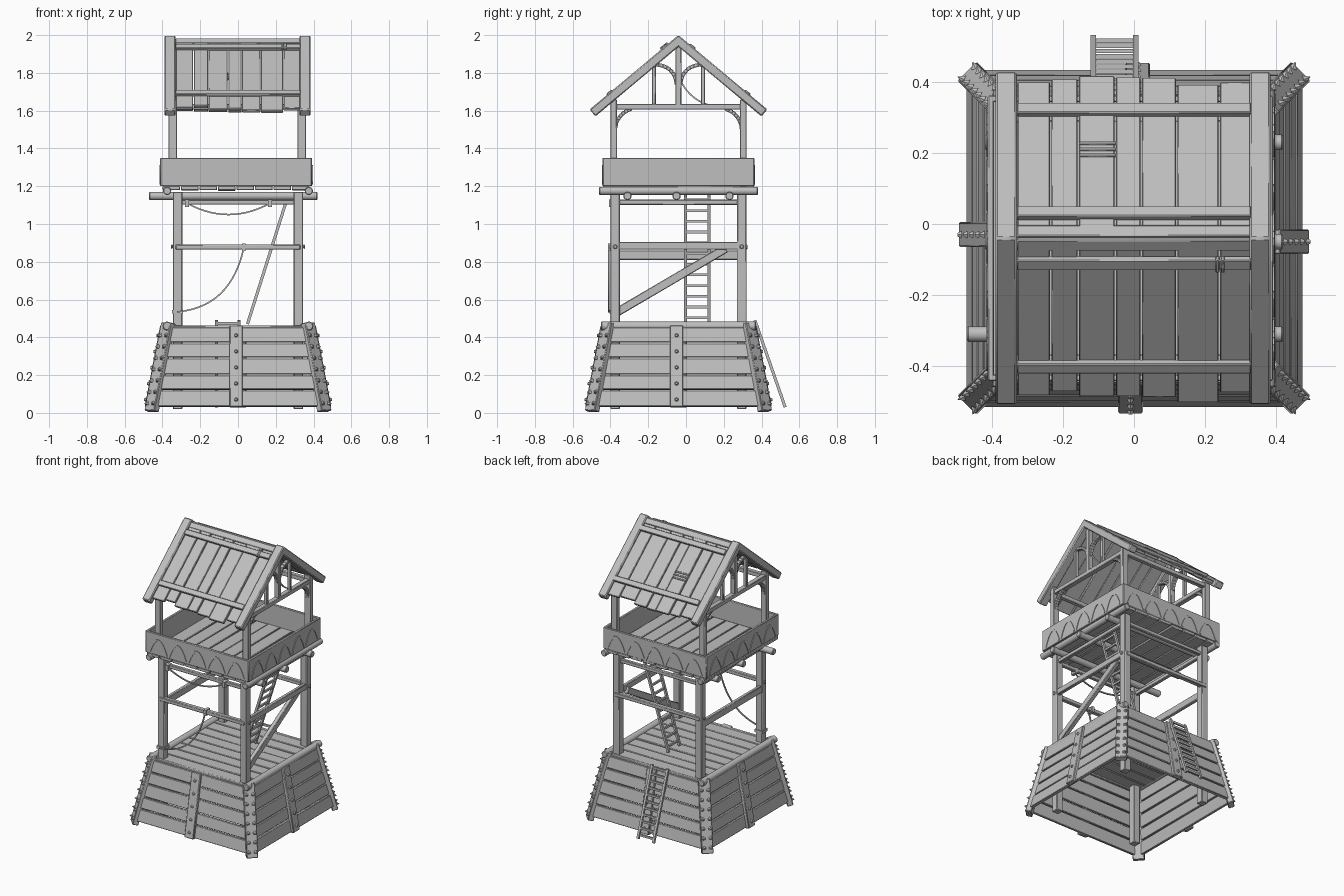
import bpy, bmesh, math, random
from mathutils import Vector, Matrix

random.seed(4)
if "Cube" in bpy.data.objects:
    bpy.data.objects.remove(bpy.data.objects["Cube"])

CY = -0.04  # the tower sits slightly forward of the leaning ladder
Z = Vector((0, 0, 1))
GREY = (0.52, 0.52, 0.52, 1)
wood = bpy.data.materials.new("weathered_grey")
wood.use_nodes = True
wood.diffuse_color = GREY
wood.node_tree.nodes["Principled BSDF"].inputs["Base Color"].default_value = GREY


def frame(a, b, up):
    """Matrix with x along a-b and z close to up, centred between the points."""
    x = (b - a).normalized()
    y = up.cross(x).normalized()
    m = Matrix((x, y, x.cross(y))).transposed().to_4x4()
    return Matrix.Translation((a + b) / 2) @ m


def beam(bm, a, b, w, h, up=Z, turn=None):
    """Box from a to b, w wide and h high along up."""
    a, b = Vector(a), Vector(b)
    m = frame(a, b, Vector(up)) @ Matrix.Diagonal(((b - a).length, w, h, 1))
    bmesh.ops.create_cube(bm, size=1, matrix=turn @ m if turn else m)


def log(bm, a, b, r1, r2=None, turn=None, sides=12):
    """Round timber, or a spike when r2 is 0."""
    a, b = Vector(a), Vector(b)
    m = Matrix.Translation((a + b) / 2) @ (b - a).to_track_quat('Z', 'Y').to_matrix().to_4x4()
    bmesh.ops.create_cone(bm, cap_ends=True, segments=sides, radius1=r1,
                          radius2=r1 if r2 is None else r2, depth=(b - a).length,
                          matrix=turn @ m if turn else m)


def bend(bm, a, c, b, w, h, up, steps=8, turn=None):
    """Chain of short beams along a curve from a to b, pulled towards c."""
    a, b, c = Vector(a), Vector(b), Vector(c)
    pts = [a.lerp(c, t / steps).lerp(c.lerp(b, t / steps), t / steps) for t in range(steps + 1)]
    for p, q in zip(pts, pts[1:]):
        e = (q - p) * 0.06
        beam(bm, p - e, q + e, w, h, up, turn)


def finish(name, bm, bevel=0.004):
    me = bpy.data.meshes.new(name)
    bmesh.ops.recalc_face_normals(bm, faces=bm.faces[:])
    bm.to_mesh(me)
    bm.free()
    me.materials.append(wood)
    ob = bpy.data.objects.new(name, me)
    ob.location.y = CY
    bpy.context.collection.objects.link(ob)
    for o in bpy.context.selected_objects:
        o.select_set(False)
    ob.select_set(True)
    bpy.context.view_layer.objects.active = ob
    bpy.ops.object.shade_smooth_by_angle(angle=math.radians(35))
    if bevel:
        mod = ob.modifiers.new("worn_edges", 'BEVEL')
        mod.width, mod.segments, mod.limit_method = bevel, 1, 'ANGLE'
        mod.angle_limit = math.radians(50)


def ladder(name, foot, top, side, rungs):
    bm = bmesh.new()
    foot, top, side = Vector(foot), Vector(top), Vector(side)
    for s in (-1, 1):
        beam(bm, foot + side * s, top + side * s, 0.016, 0.016, side)
    for i in range(rungs):
        p = foot.lerp(top, (i + 0.6) / rungs)
        beam(bm, p - side, p + side, 0.012, 0.014)
    finish(name, bm, 0)


# Sloping plank walls, corner posts, centre straps and iron spikes
def wall(z):
    return 0.47 - 0.19 * z


def corner(z):
    return 0.459 - 0.19 * z


planks, posts, spikes = bmesh.new(), bmesh.new(), bmesh.new()
rows = [0.03, 0.12, 0.2, 0.29, 0.37, 0.455]
for k in range(4):
    turn = Matrix.Rotation(k * math.pi / 2, 4, 'Z')
    slope = Vector((0, 0.19, 1)).normalized()
    for z0, z1 in zip(rows, rows[1:]):
        z = (z0 + z1) / 2
        y = -wall(z) + random.uniform(-0.003, 0.003)
        half = wall(z) - 0.01
        beam(planks, (-half, y, z), (half, y, z), 0.022, z1 - z0 - 0.006, slope, turn)
    beam(posts, (-0.01, -wall(0.03) - 0.015, 0.03), (-0.01, -wall(0.46) - 0.015, 0.46),
         0.07, 0.03, (0, -1, 0), turn)
    for i in range(5):
        z = 0.07 + i * 0.085
        y = -wall(z) - 0.028
        log(spikes, (-0.01, y, z), (-0.01, y - 0.012, z), 0.012, 0.006, turn, 6)
    c0, c1 = corner(0.008), corner(0.475)
    out = Vector((1, -1, 0)).normalized()
    tan = Vector((1, 1, 0)).normalized()
    beam(posts, (c0, -c0, 0.008), (c1, -c1, 0.475), 0.075, 0.04, out, turn)
    for i in range(7):
        z = 0.05 + i * 0.06
        for s in (-1, 1):
            p = Vector((corner(z), -corner(z), z)) + out * 0.018 + tan * s * 0.022
            log(spikes, p, p + out * 0.02 + tan * s * 0.008, 0.014, 0, turn, 6)
finish("base_wall_planks", planks, 0.003)
finish("base_posts_and_straps", posts)
finish("iron_spikes", spikes, 0)

# Lower deck and its rim
bm = bmesh.new()
for i in range(8):
    y = -0.325 + i * 0.093
    beam(bm, (-0.365, y, 0.45), (0.365, y, 0.45 + random.uniform(-0.004, 0.004)), 0.087, 0.022)
finish("lower_deck", bm, 0.003)
bm = bmesh.new()
for s in (-1, 1):
    log(bm, (s * 0.375, -0.41, 0.46), (s * 0.375, 0.41, 0.46), 0.024)
    beam(bm, (-0.37, s * 0.38, 0.445), (0.37, s * 0.38, 0.445), 0.025, 0.035)
finish("deck_rim", bm)

# Legs, cross beams and diagonal brace
bm = bmesh.new()
for sx in (-1, 1):
    for sy in (-1, 1):
        beam(bm, (sx * 0.32, sy * 0.335, 0.02), (sx * 0.32, sy * 0.335, 1.17), 0.05, 0.05, (1, 0, 0))
        log(bm, (sx * 0.345, sy * 0.335, 0.88), (sx * 0.355, sy * 0.335, 0.88), 0.012, sides=8)
    beam(bm, (sx * 0.32, -0.33, 1.115), (sx * 0.32, 0.33, 1.115), 0.025, 0.028)
    beam(bm, (-0.32, sx * 0.335, 1.115), (0.32, sx * 0.335, 1.115), 0.025, 0.026)
    beam(bm, (-0.33, sx * 0.35, 0.878), (0.33, sx * 0.35, 0.878), 0.03, 0.027)
beam(bm, (0.33, -0.35, 0.885), (0.33, 0.33, 0.885), 0.025, 0.042)
beam(bm, (-0.33, -0.35, 0.835), (-0.33, 0.33, 0.835), 0.025, 0.05)
beam(bm, (0.315, -0.33, 0.53), (0.315, 0.25, 0.87), 0.03, 0.045)
finish("legs_and_braces", bm)

# Ladders
ladder("leaning_ladder", (-0.055, 0.565, 0.03), (-0.055, 0.405, 0.49), (0.06, 0, 0), 11)
ladder("inner_ladder", (0.05, 0.1, 0.47), (0.265, 0.1, 1.15), (0, 0.062, 0), 12)

# Platform: joists, edge logs, floor
bm = bmesh.new()
for y in (-0.27, -0.01, 0.27):
    log(bm, (-0.42 - 0.05 * (y < -0.1), y, 1.148), (0.42, y, 1.148), 0.022)
for s in (-1, 1):
    log(bm, (s * 0.375, -0.42, 1.175), (s * 0.375, 0.42, 1.175), 0.022)
finish("platform_logs", bm)
bm = bmesh.new()
for i in range(8):
    x = -0.353 + i * 0.098
    beam(bm, (x, -0.4, 1.19), (x, 0.4, 1.19 + random.uniform(-0.004, 0.004)), 0.092, 0.022)
finish("platform_floor", bm, 0.003)

# Parapet boards with raised arches
bm, arches = bmesh.new(), bmesh.new()
for k in range(4):
    turn = Matrix.Translation((-0.01, 0, 0)) @ Matrix.Rotation(k * math.pi / 2, 4, 'Z')
    beam(bm, (-0.4, -0.393, 1.275), (0.4, -0.393, 1.275), 0.018, 0.15, Z, turn)
    for i in range(5):
        x = -0.3 + i * 0.15
        bend(arches, (x - 0.065, -0.403, 1.215), (x, -0.403, 1.4), (x + 0.065, -0.403, 1.215),
             0.012, 0.006, (0, -1, 0), 8, turn)
finish("parapet", bm, 0.003)
finish("parapet_arches", arches, 0)

# Upper posts and gable trusses
APEX = Vector((0, 0, 1.969))
EAVE = Vector((0, 0.455, 1.588))
bm = bmesh.new()
for x in (-0.345, 0.337):
    beam(bm, (x, -0.35, 1.62), (x, 0.35, 1.62), 0.035, 0.03)
    beam(bm, (x, 0, 1.62), (x, 0, 1.955), 0.035, 0.03, (0, 1, 0))
    for s in (-1, 1):
        beam(bm, (x, s * 0.343, 1.19), (x, s * 0.343, 1.66), 0.045, 0.033, (0, 1, 0))
        beam(bm, (x, s * 0.13, 1.62), (x, s * 0.13, 1.85), 0.025, 0.02, (0, 1, 0))
        bend(bm, (x, s * 0.01, 1.74), (x, s * 0.02, 1.84), (x, s * 0.13, 1.845), 0.02, 0.025, (1, 0, 0))
        bend(bm, (x, s * 0.335, 1.5), (x, s * 0.33, 1.58), (x, s * 0.25, 1.61), 0.02, 0.025, (1, 0, 0))
for s in (-1, 1):
    beam(bm, (-0.34, s * 0.343, 1.62), (0.34, s * 0.343, 1.62), 0.03, 0.03)
finish("upper_frame", bm, 0.003)

# Roof: barge beams, planks, battens and lashings
barge, boards, battens = bmesh.new(), bmesh.new(), bmesh.new()
edges = [-0.33, -0.235, -0.157, -0.053, 0.02, 0.12, 0.24, 0.33]
for s in (-1, 1):
    flip = Matrix.Diagonal((1, s, 1)).to_3x3()
    top, low = flip @ APEX, flip @ EAVE
    down = (low - top).normalized()
    up = Vector((0, -down.z * s, abs(down.y)))
    length = (low - top).length

    def on(x, t, lift=0):
        return Vector((x, 0, 0)) + top + down * t + up * lift

    for x in (-0.36, 0.355):
        beam(barge, on(x, -0.02), on(x, length), 0.06, 0.048, up)
    for e0, e1 in zip(edges, edges[1:]):
        x, w, lift = (e0 + e1) / 2, e1 - e0 - 0.004, random.uniform(-0.005, 0.005)
        beam(boards, on(x, 0.0, lift), on(x, length - random.uniform(0, 0.05), lift + 0.002), w, 0.02, up)
    for t in (0.075, 0.455):
        beam(battens, on(-0.33, t, 0.02), on(0.33, t, 0.02), 0.036, 0.022, up)
    beam(battens, on(-0.33, 0.015, 0.006), on(0.33, 0.015, 0.006), 0.04, 0.02, up)
    if s > 0:
        for i in range(3):
            beam(battens, on(-0.155, 0.29 + i * 0.022, 0.016), on(-0.05, 0.29 + i * 0.022, 0.016), 0.01, 0.012, up)
    else:
        for x in (0.235, 0.25):
            beam(battens, on(x, 0.05, 0.026), on(x, 0.1, 0.026), 0.011, 0.018, up)
finish("barge_beams", barge, 0.006)
finish("roof_planks", boards, 0.003)
finish("roof_battens", battens, 0.003)

# Hanging ropes
bm = bmesh.new()
bend(bm, (-0.27, -0.355, 1.11), (-0.05, -0.355, 0.99), (0.17, -0.355, 1.11), 0.008, 0.008, (0, 1, 0), 14)
bend(bm, (-0.32, -0.37, 0.535), (-0.04, -0.37, 0.56), (0.03, -0.37, 0.87), 0.008, 0.008, (0, 1, 0), 14)
bend(bm, (0.33, 0.01, 1.76), (0.33, 0.06, 1.66), (0.33, 0.16, 1.63), 0.008, 0.008, (1, 0, 0), 10)
for x, y, z in ((-0.27, -0.345, 1.11), (0.17, -0.345, 1.11), (0.03, -0.35, 0.878)):
    beam(bm, (x - 0.01, y, z), (x + 0.01, y, z), 0.045, 0.04)
beam(bm, (-0.32, -0.335, 0.525), (-0.32, -0.335, 0.545), 0.06, 0.06, (1, 0, 0))
finish("ropes", bm, 0)
